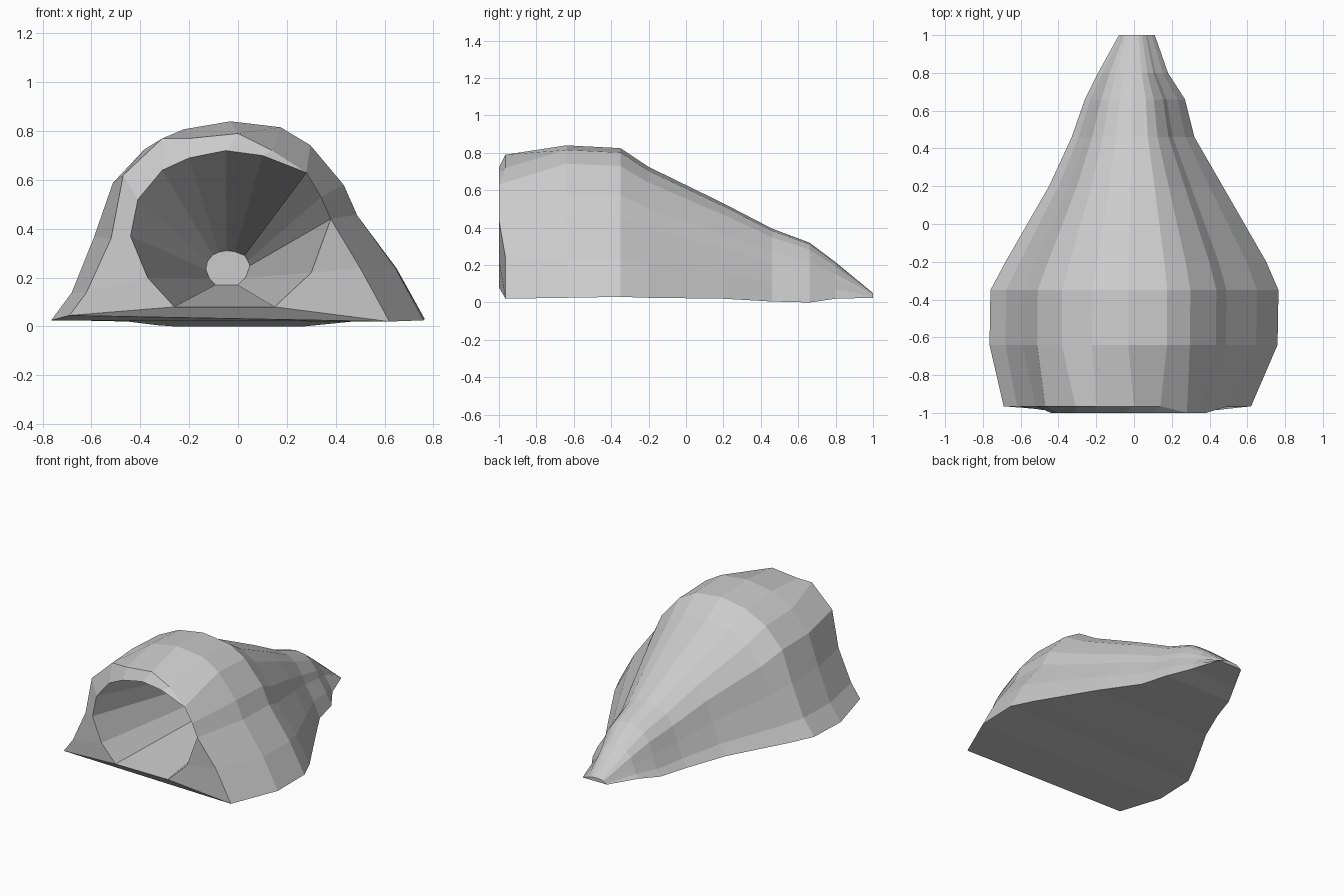
import bpy
import bmesh

cube = bpy.data.objects.get("Cube")
if cube:
    bpy.data.objects.remove(cube, do_unlink=True)

# Single stone colour
stone = bpy.data.materials.new("stone_grey")
stone.use_nodes = True
GREY = (0.6, 0.6, 0.6, 1.0)
stone.diffuse_color = GREY
stone.node_tree.nodes["Principled BSDF"].inputs["Base Color"].default_value = GREY

# Arch cross-section: x as a fraction of half width, z as a fraction of height
ARCH = [(-1, 0), (-.89, .14), (-.77, .42), (-.67, .69), (-.5, .86), (-.29, .96), (-.04, 1),
        (.23, .97), (.39, .88), (.57, .68), (.64, .53), (.85, .26), (1, 0)]

# Body stations: y, left edge x, right edge x, top z, base z
STATIONS = [(-.64, -.765, .76, .84, .025), (-.35, -.76, .765, .825, .03),
            (-.2, -.68, .7, .725, .025), (.2, -.45, .47, .53, .02),
            (.46, -.33, .32, .395, .005), (.66, -.26, .27, .32, 0),
            (.8, -.19, .18, .215, .02), (1, -.08, .11, .05, .025)]

# Front edge of the body and the mouth opening, as (x, z)
FRONT = [(-.69, .045), (-.62, .14), (-.52, .36), (-.47, .62), (-.31, .77), (-.2, .77), (0, .79),
         (.14, .72), (.28, .63), (.34, .53), (.38, .44), (.5, .24), (.62, .02)]
MOUTH = [(-.26, .08), (-.37, .2), (-.44, .37), (-.41, .52), (-.31, .64), (-.2, .69), (-.05, .72),
         (.1, .7), (.28, .63), (.34, .53), (.38, .44), (.3, .22), (.15, .08)]

bm = bmesh.new()


def ring(points):
    return [bm.verts.new(p) for p in points]


def station_ring(y, left, right, top, base):
    return ring([((right if u > 0 else -left) * u, y, base + (top - base) * w)
                 for u, w in ARCH])


def bridge(a, b, closed=True):
    """Join two rings with quads, including the base strip when closed."""
    n = len(a)
    for i in range(n if closed else n - 1):
        j = (i + 1) % n
        bm.faces.new((a[i], a[j], b[j], b[i]))


# Outer body, tapering to the tail
front = ring([(x, -1 if (x, z) in MOUTH else -.965, z) for x, z in FRONT])
rings = [front] + [station_ring(*s) for s in STATIONS]
for a, b in zip(rings, rings[1:]):
    bridge(a, b)
bm.faces.new(rings[-1])

# Front lip around the mouth
mouth = ring([(x, -1, z) for x, z in MOUTH])
bridge(mouth, front)

# Tunnel narrowing to a small end wall
tunnel_end = ring([(-.035 + x * .22, .6, .152 + z * .22) for x, z in MOUTH])
bridge(mouth, tunnel_end)
bm.faces.new(tunnel_end)

# Weld the points shared by lip and body, then face everything outward
bmesh.ops.remove_doubles(bm, verts=bm.verts, dist=0.001)
bmesh.ops.recalc_face_normals(bm, faces=bm.faces)

mesh = bpy.data.meshes.new("cave_shell")
bm.to_mesh(mesh)
bm.free()
mesh.materials.append(stone)
bpy.context.collection.objects.link(bpy.data.objects.new("cave_shell", mesh))
